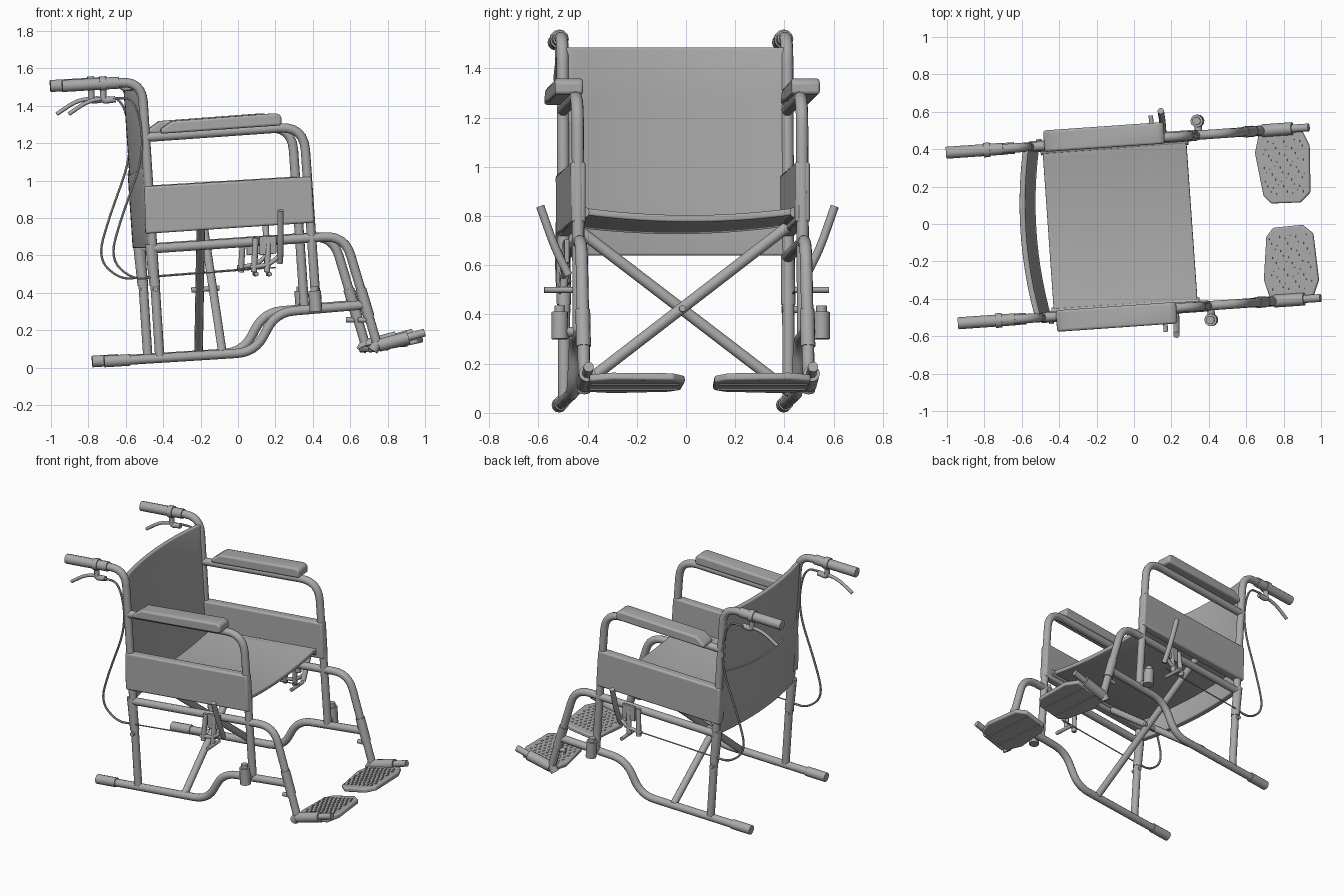
import bpy, bmesh, math
from mathutils import Vector, Matrix

if "Cube" in bpy.data.objects:
    bpy.data.objects.remove(bpy.data.objects["Cube"], do_unlink=True)

grey = bpy.data.materials.new("plain grey")
grey.use_nodes = True
colour = (0.4, 0.4, 0.4, 1)
grey.diffuse_color = colour
grey.node_tree.nodes["Principled BSDF"].inputs["Base Color"].default_value = colour

# The whole chair is turned slightly about the vertical
PLACE = Matrix.Rotation(math.radians(4), 4, 'Z') @ Matrix.Translation((0, -0.007, 0))
HALF = 0.457      # side frame distance from the middle
SLOPE = 0.065     # upward pitch of the chair


def add(name, mesh, matrix=Matrix(), bevel=0, solid=0):
    ob = bpy.data.objects.new(name, mesh)
    bpy.context.collection.objects.link(ob)
    mesh.materials.clear()
    mesh.materials.append(grey)
    ob.matrix_world = PLACE @ matrix
    if solid:
        m = ob.modifiers.new("thickness", 'SOLIDIFY')
        m.thickness, m.offset = solid, 0
    if bevel:
        m = ob.modifiers.new("rounding", 'BEVEL')
        m.width, m.segments = bevel, 3
        m.limit_method, m.angle_limit = 'ANGLE', math.radians(35)
    bpy.ops.object.select_all(action='DESELECT')
    ob.select_set(True)
    bpy.context.view_layer.objects.active = ob
    bpy.ops.object.shade_smooth_by_angle(angle=math.radians(40))
    return ob


def rounded(points, radius):
    """Round the inner corners of a path."""
    pts = [Vector(p) for p in points]
    out = [pts[0]]
    for a, b, c in zip(pts, pts[1:], pts[2:]):
        d1, d2 = a - b, c - b
        p = b + d1.normalized() * min(radius, d1.length * 0.48)
        q = b + d2.normalized() * min(radius, d2.length * 0.48)
        for i in range(7):
            t = i / 6
            out.append(p * (1 - t) ** 2 + b * 2 * t * (1 - t) + q * t * t)
    return out + [pts[-1]]


def tube(name, points, r=0.025, bend=0.09):
    cu = bpy.data.curves.new(name, 'CURVE')
    cu.dimensions, cu.bevel_depth = '3D', r
    cu.bevel_resolution, cu.use_fill_caps = (4 if r > 0.01 else 1), True
    sp = cu.splines.new('POLY')
    path = rounded(points, bend)
    sp.points.add(len(path) - 1)
    for p, co in zip(sp.points, path):
        p.co = (*co, 1)
    ob = bpy.data.objects.new(name, cu)
    bpy.context.collection.objects.link(ob)
    bpy.context.view_layer.update()
    mesh = bpy.data.meshes.new_from_object(ob.evaluated_get(bpy.context.evaluated_depsgraph_get()))
    bpy.data.objects.remove(ob, do_unlink=True)
    mesh.name = name
    return add(name, mesh)


def prism(name, outline, direction, matrix=Matrix(), bevel=0):
    """Extrude a closed outline along a direction."""
    bm = bmesh.new()
    f = bm.faces.new([bm.verts.new(p) for p in outline])
    res = bmesh.ops.extrude_face_region(bm, geom=[f])
    bmesh.ops.translate(bm, vec=direction, verts=[v for v in res["geom"] if isinstance(v, bmesh.types.BMVert)])
    bmesh.ops.recalc_face_normals(bm, faces=bm.faces)
    mesh = bpy.data.meshes.new(name)
    bm.to_mesh(mesh)
    bm.free()
    return add(name, mesh, matrix, bevel)


def side_prism(name, outline, v, thick, bevel):
    return prism(name, [(u, v - thick / 2, w) for u, w in outline], (0, thick, 0), bevel=bevel)


def sheet(name, f, solid, bevel=0.008):
    """Curved sheet from a function of two values in 0..1."""
    bm = bmesh.new()
    n, m = 20, 4
    g = [[bm.verts.new(f(i / n, j / m)) for j in range(m + 1)] for i in range(n + 1)]
    for i in range(n):
        for j in range(m):
            bm.faces.new((g[i][j], g[i + 1][j], g[i + 1][j + 1], g[i][j + 1]))
    mesh = bpy.data.meshes.new(name)
    bm.to_mesh(mesh)
    bm.free()
    return add(name, mesh, bevel=bevel, solid=solid)


def bow(t):
    return 1 - (2 * t - 1) ** 2


# Upholstery: sagging seat, bowed back and rear pocket
sheet("seat", lambda a, b: ((b * 0.77 - 0.46), (a - 0.5) * 0.87,
                            0.77 + 0.05 * b - 0.03 * bow(a)), 0.028)


def back(a, b, top=1.485, offset=0.0):
    w = 0.64 + b * (top - 0.64)
    return (-0.492 - 0.067 * (w - 0.64) - 0.045 * bow(a) - offset, (a - 0.5) * 0.9, w)


sheet("backrest", back, 0.03)
sheet("back_pocket", lambda a, b: back(a, b, 1.08 - 0.05 * bow(a), 0.016), 0.014, 0.003)

# Folding cross brace with its pivot bolt
for name, s, low, high in (("rear_brace", 1, -0.18, -0.23), ("front_brace", -1, -0.115, -0.155)):
    tube(name, [(low, s * HALF, 0.075), (high, -s * 0.43, 0.755)], 0.023)
tube("brace_bolt", [(-0.25, 0, 0.415), (-0.1, 0, 0.425)], 0.014)

for s, side in ((-1, "right_"), (1, "left_")):
    def path(*pts, v=HALF):
        return [(p[0], s * (p[2] if len(p) > 2 else v), p[1]) for p in pts]

    def part(name, *pts, r=0.025, v=HALF, bend=0.09):
        return tube(side + name, path(*pts, v=v), r, bend)

    # Main side frame
    part("back_cane", (-0.97, 1.505), (-0.548, 1.53), (-0.452, 0.06), bend=0.11)
    part("base_rail", (-0.69, 0.035), (0.06, 0.082), (0.17, 0.295), (0.64, 0.335), bend=0.1)
    part("base_cap", (-0.75, 0.032), (-0.61, 0.041), r=0.031)
    part("upper_rail", (-0.5, 0.635), (0.54, 0.705), (0.715, 0.12), bend=0.11)
    part("seat_rail", (-0.47, 0.765), (0.32, 0.815), v=0.43, r=0.022)
    part("arm_frame", (-0.535, 1.23), (0.32, 1.29), (0.388, 0.32), bend=0.13)
    part("rear_sleeve", (-0.502, 0.66), (-0.478, 0.44), r=0.029)
    part("post_button", (-0.477, 0.42, 0.43), (-0.477, 0.42, 0.495), r=0.014)
    part("leg_clip", (0.61, 0.255), (0.69, 0.255), r=0.014)
    part("leg_sleeve", (0.625, 0.42), (0.67, 0.27), r=0.03)

    # Arm pad and side panel
    side_prism(side + "arm_pad", [(-0.45, 1.25), (-0.45, 1.275), (-0.39, 1.318), (0.17, 1.36),
                                  (0.195, 1.345), (0.195, 1.295)], s * 0.482, 0.115, 0.022)
    side_prism(side + "side_panel", [(-0.53, 0.715), (-0.535, 0.968), (0.36, 1.022), (0.375, 0.775)],
               s * HALF, 0.06, 0.012)

    # Push handle, brake lever and cable
    part("hand_grip", (-0.975, 1.505), (-0.67, 1.523), r=0.032)
    part("lever_collar", (-0.775, 1.517), (-0.74, 1.519), r=0.039)
    part("lever_bracket", (-0.755, 1.5), (-0.755, 1.425), (-0.69, 1.435), r=0.017, bend=0.02)
    part("hand_lever", (-0.72, 1.44), (-0.83, 1.43), (-0.94, 1.355), r=0.011)
    part("brake_cable", (-0.7, 1.44), (-0.58, 1.44), (-0.53, 1.15), (-0.66, 0.8), (-0.72, 0.58),
         (-0.6, 0.47), (-0.47, 0.485), r=0.007, v=0.47, bend=0.2)
    part("brake_wire", (-0.5, 0.483), (0.17, 0.535), r=0.004, v=0.475)

    # Parking brake
    for u in (0.06, 0.13):
        part("brake_strut", (u, 0.69, 0.485), (u - 0.01, 0.51, 0.5), r=0.016)
    side_prism(side + "brake_plate", [(0.08, 0.6), (0.08, 0.7), (0.17, 0.705), (0.17, 0.61)],
               s * 0.49, 0.02, 0.004)
    part("brake_link", (0.03, 0.535), (0.13, 0.55), (0.19, 0.6), r=0.012, v=0.5, bend=0.03)
    part("brake_roller", (0.13, 0.5, 0.44), (0.13, 0.5, 0.58), r=0.012)
    part("brake_lever", (0.19, 0.56, 0.485), (0.19, 0.67, 0.54), (0.185, 0.84, 0.6), r=0.017, bend=0.06)

    # Stem housing beside the base rail
    part("stem_housing", (0.38, 0.30), (0.373, 0.41), r=0.034, v=0.533)
    part("stem_cap", (0.373, 0.40), (0.371, 0.435), r=0.022, v=0.533)
    part("stem_arm", (0.378, 0.33, 0.45), (0.378, 0.33, 0.53), r=0.02)

    # Footrest hinge and treaded plate
    part("foot_hinge", (0.72, 0.118), (0.88, 0.16), r=0.034)
    part("foot_pin", (0.70, 0.112), (0.968, 0.187), r=0.021)
    part("foot_tip", (0.715, 0.13), (0.69, 0.09), r=0.028)
    tilt = Matrix.Translation((0.82, 0, 0.122)) @ Matrix.Rotation(math.radians(-11), 4, 'Y')
    outline = [(-0.12, 0.45), (0.11, 0.45), (0.148, 0.36), (0.135, 0.11), (0.08, 0.06),
               (-0.08, 0.065), (-0.12, 0.11), (-0.15, 0.34)]
    prism(side + "foot_plate", [(u, s * v, -0.015) for u, v in outline], (0, 0, 0.03), tilt, 0.009)
    for u in (-0.05, 0.05):
        prism(side + "plate_rib", [(u - 0.006, s * 0.08, -0.02), (u + 0.006, s * 0.08, -0.02),
                                   (u + 0.006, s * 0.44, -0.02), (u - 0.006, s * 0.44, -0.02)],
              (0, 0, 0.008), tilt)
    bm = bmesh.new()
    for i in range(8):
        for j in range(9):
            spot = Vector(((i - 3.5) * 0.029 + (j % 2 - 0.5) * 0.012, s * (0.12 + j * 0.034), 0.016))
            bmesh.ops.create_cube(bm, size=1, matrix=Matrix.Translation(spot) @ Matrix.Diagonal((0.009, 0.018, 0.006, 1)))
    treads = bpy.data.meshes.new(side + "foot_treads")
    bm.to_mesh(treads)
    bm.free()
    add(side + "foot_treads", treads, tilt)
